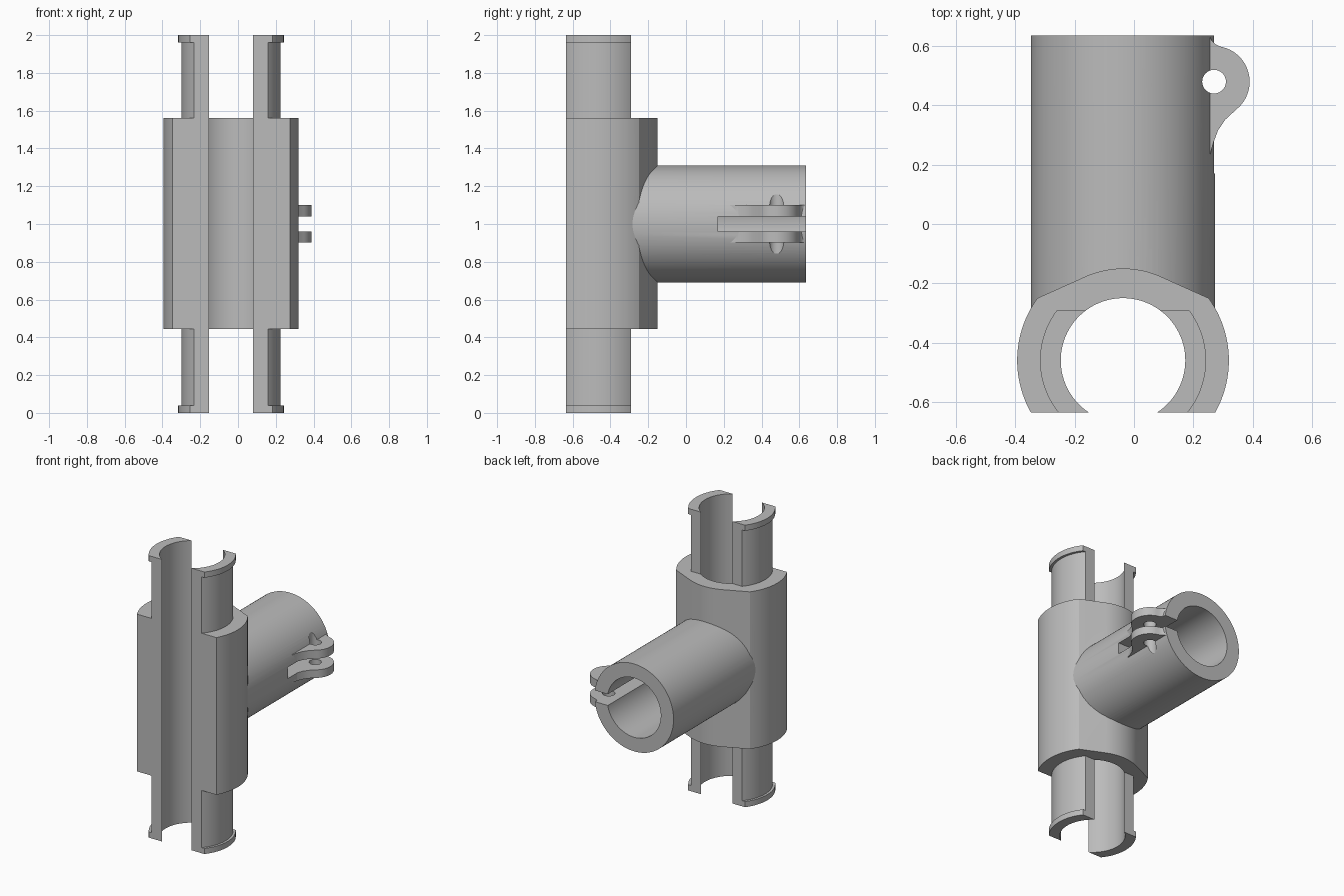
import bpy, bmesh, math

if "Cube" in bpy.data.objects:
    bpy.data.objects.remove(bpy.data.objects["Cube"])

CX, CY, CZ = -0.037, -0.46, 1.0      # upright axis (x, y) and branch axis height
FRONT, ARM_BACK, BACK = -0.635, -0.29, 0.635

grey = bpy.data.materials.new("plain grey")
grey.diffuse_color = (0.5, 0.5, 0.5, 1)
grey.use_nodes = True
grey.node_tree.nodes["Principled BSDF"].inputs["Base Color"].default_value = grey.diffuse_color


def arc(cx, cy, r, a0, a1, n):
    """Points along an arc, angles in degrees."""
    return [(cx + r * math.cos(math.radians(a0 + (a1 - a0) * i / n)),
             cy + r * math.sin(math.radians(a0 + (a1 - a0) * i / n)))
            for i in range(n + 1)]


def circle(cx, cy, r, n=96):
    return arc(cx, cy, r, 0, 360, n)[:-1]


def prism(name, pts, lo, hi, axis="z"):
    """Closed profile extruded from lo to hi along z or y."""
    place = (lambda a, b, h: (a, b, h)) if axis == "z" else (lambda a, b, h: (a, h, b))
    bm = bmesh.new()
    low = [bm.verts.new(place(a, b, lo)) for a, b in pts]
    top = [bm.verts.new(place(a, b, hi)) for a, b in pts]
    bm.faces.new(low)
    bm.faces.new(top)
    for i in range(len(pts)):
        j = (i + 1) % len(pts)
        bm.faces.new((low[i], low[j], top[j], top[i]))
    bmesh.ops.recalc_face_normals(bm, faces=bm.faces)
    mesh = bpy.data.meshes.new(name)
    bm.to_mesh(mesh)
    bm.free()
    mesh.materials.append(grey)
    ob = bpy.data.objects.new(name, mesh)
    bpy.context.collection.objects.link(ob)
    return ob


def box(name, x0, x1, y0, y1, z0, z1):
    return prism(name, [(x0, y0), (x1, y0), (x1, y1), (x0, y1)], z0, z1)


def combine(target, other, operation):
    mod = target.modifiers.new(operation, "BOOLEAN")
    mod.operation, mod.solver, mod.object = operation, "EXACT", other
    bpy.context.view_layer.objects.active = target
    bpy.ops.object.modifier_apply(modifier=mod.name)
    bpy.data.objects.remove(other)


def arm_profile(r):
    """Disc flattened at the back of the snap arms."""
    a = math.degrees(math.asin((ARM_BACK - CY) / r))
    return arc(CX, CY, r, -180 - a, a, 72)


# Collar: round sides, tangent flats and a smaller round back
corner = math.degrees(math.asin(0.21 / 0.357))
tangent = corner + math.degrees(math.acos(0.31 / 0.357))
collar = (arc(CX, CY, 0.357, -50, corner, 36)
          + arc(CX, CY, 0.31, tangent, 180 - tangent, 24)
          + arc(CX, CY, 0.357, 180 - corner, 230, 36))
body = prism("clamp_connector", collar, 0.445, 1.56)

# Snap arms with end lips, above and below the collar
for lo, hi, lip_lo, lip_hi in ((0.02, 0.6, 0.0, 0.04), (1.4, 1.98, 1.96, 2.0)):
    arm = prism("snap_arm", arm_profile(0.263), lo, hi)
    combine(arm, prism("arm_lip", arm_profile(0.28), lip_lo, lip_hi), "UNION")
    combine(body, arm, "UNION")

# Branch tube
combine(body, prism("branch_tube", circle(CX, CZ, 0.31), -0.4, BACK, "y"), "UNION")

# Pinch ears, one block that the slot splits in two
ear = ([(0.2, 0.2), (0.25, 0.2), (0.257, 0.235), (0.268, 0.275), (0.284, 0.317),
        (0.308, 0.352)] + arc(0.27, 0.48, 0.12, -50, 70, 32)
       + [(0.29, 0.599), (0.274, 0.607), (0.263, 0.618), (0.256, 0.632), (0.2, 0.632)])
combine(body, prism("pinch_ears", ear, 0.903, 1.1), "UNION")

# Openings: upright bore, open front, branch bore, slot and bolt hole
combine(body, prism("upright_bore", circle(CX, CY, 0.21), -0.1, 2.1), "DIFFERENCE")
combine(body, box("front_cut", -1, 1, -1.2, FRONT, -0.1, 2.1), "DIFFERENCE")
combine(body, prism("branch_bore", circle(CX, CZ, 0.21), -0.14, 0.8, "y"), "DIFFERENCE")
combine(body, box("slot", 0.05, 0.6, 0.17, 0.8, 0.96, 1.04), "DIFFERENCE")
combine(body, prism("bolt_hole", circle(0.27, 0.48, 0.04, 40), 0.6, 1.4), "DIFFERENCE")

# Smooth curves, sharp edges
body.select_set(True)
bpy.context.view_layer.objects.active = body
bpy.ops.object.shade_smooth_by_angle(angle=math.radians(20))
